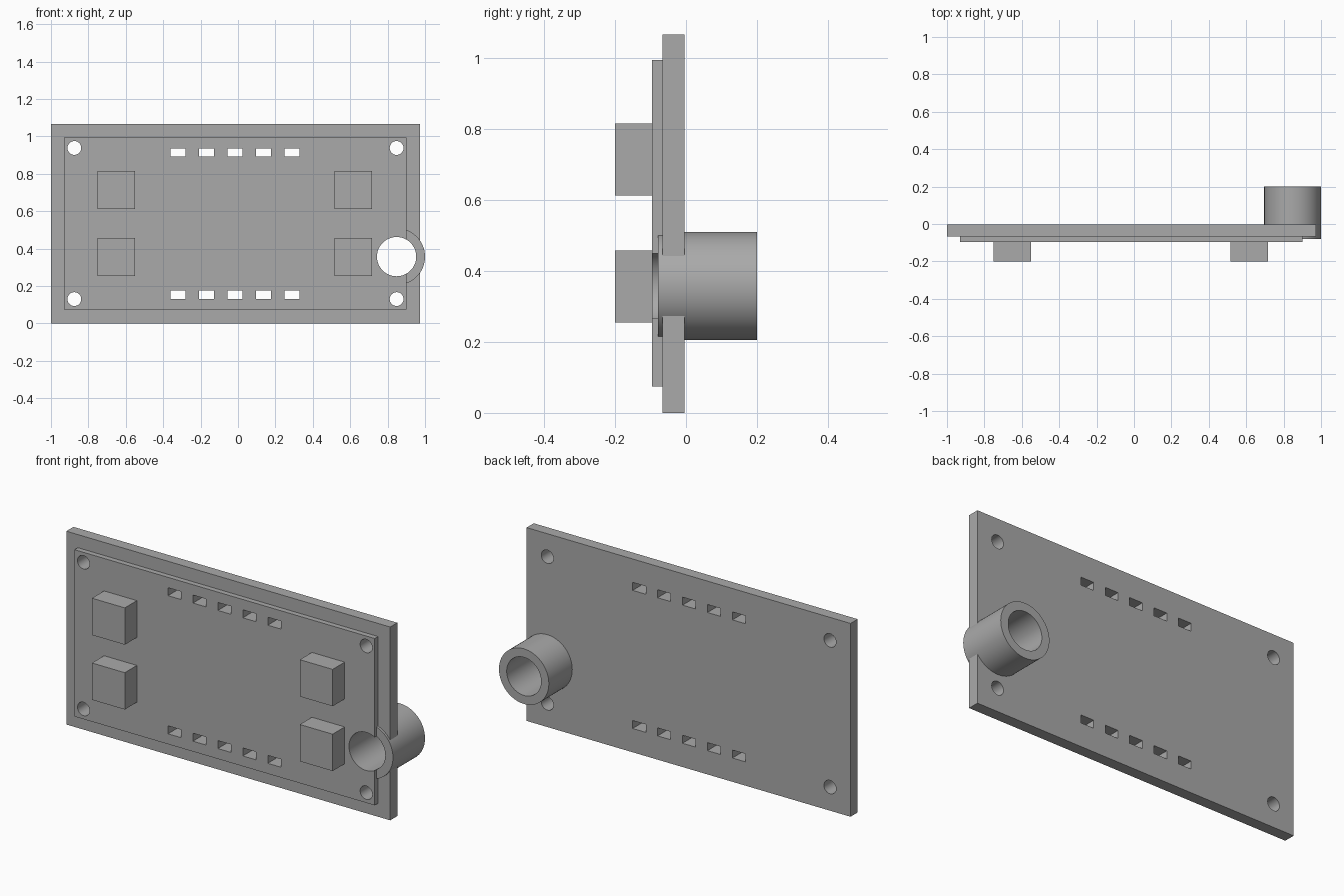
import bpy
from math import pi

old = bpy.data.objects.get("Cube")
if old:
    bpy.data.objects.remove(old)

grey = bpy.data.materials.new("plain grey")
grey.use_nodes = True
colour = (0.4, 0.4, 0.4, 1)
grey.diffuse_color = colour
grey.node_tree.nodes["Principled BSDF"].inputs["Base Color"].default_value = colour


def box(name, x0, x1, y0, y1, z0, z1):
    bpy.ops.mesh.primitive_cube_add(
        size=1, location=((x0 + x1) / 2, (y0 + y1) / 2, (z0 + z1) / 2))
    ob = bpy.context.object
    ob.name = name
    ob.scale = (x1 - x0, y1 - y0, z1 - z0)
    bpy.ops.object.transform_apply(location=False, rotation=False, scale=True)
    ob.data.materials.append(grey)
    return ob


def rod(name, x, z, radius, y0, y1, sides=64):
    bpy.ops.mesh.primitive_cylinder_add(
        vertices=sides, radius=radius, depth=y1 - y0,
        location=(x, (y0 + y1) / 2, z), rotation=(pi / 2, 0, 0))
    ob = bpy.context.object
    ob.name = name
    ob.data.materials.append(grey)
    return ob


def cut(target, cutters):
    bpy.context.view_layer.objects.active = target
    for cutter in cutters:
        mod = target.modifiers.new("cut", 'BOOLEAN')
        mod.operation = 'DIFFERENCE'
        mod.solver = 'EXACT'
        mod.object = cutter
        bpy.ops.object.modifier_apply(modifier=mod.name)


def smooth(ob):
    bpy.ops.object.select_all(action='DESELECT')
    ob.select_set(True)
    bpy.context.view_layer.objects.active = ob
    bpy.ops.object.shade_smooth_by_angle(angle=pi / 6)


back, step, face, tip = -0.004, -0.066, -0.095, -0.2
tube_x, tube_z = 0.848, 0.357

# Stacked plates and the tube through their edge
backing_plate = box("backing_plate", -1, 0.974, step, back, 0, 1.065)
raised_panel = box("raised_panel", -0.93, 0.9, face, step, 0.074, 0.993)
tube = rod("tube", tube_x, tube_z, 0.152, -0.079, 0.2)

# Cutters: tube bore, corner screw holes and two rows of slots
bore = rod("bore_cutter", tube_x, tube_z, 0.105, -0.4, 0.4)
holes = [rod("hole_cutter", x, z, 0.037, -0.4, 0.1, 32)
         for x in (-0.875, tube_x) for z in (0.13, 0.938)]
slots = [box("slot_cutter", x - 0.04, x + 0.04, -0.4, 0.1, z - 0.022, z + 0.022)
         for x in [-0.32 + 0.152 * i for i in range(5)] for z in (0.153, 0.914)]
cutters = [bore] + holes + slots
cut(backing_plate, cutters)
cut(raised_panel, cutters)
cut(tube, [bore])
for cutter in cutters:
    bpy.data.objects.remove(cutter)
for part in (backing_plate, raised_panel, tube):
    smooth(part)

# Four square studs on the front
for side, x in (("right", -0.75), ("left", 0.517)):
    for level, z in (("lower", 0.254), ("upper", 0.611)):
        box(f"{level}_{side}_stud", x, x + 0.2, tip, face, z, z + 0.203)
